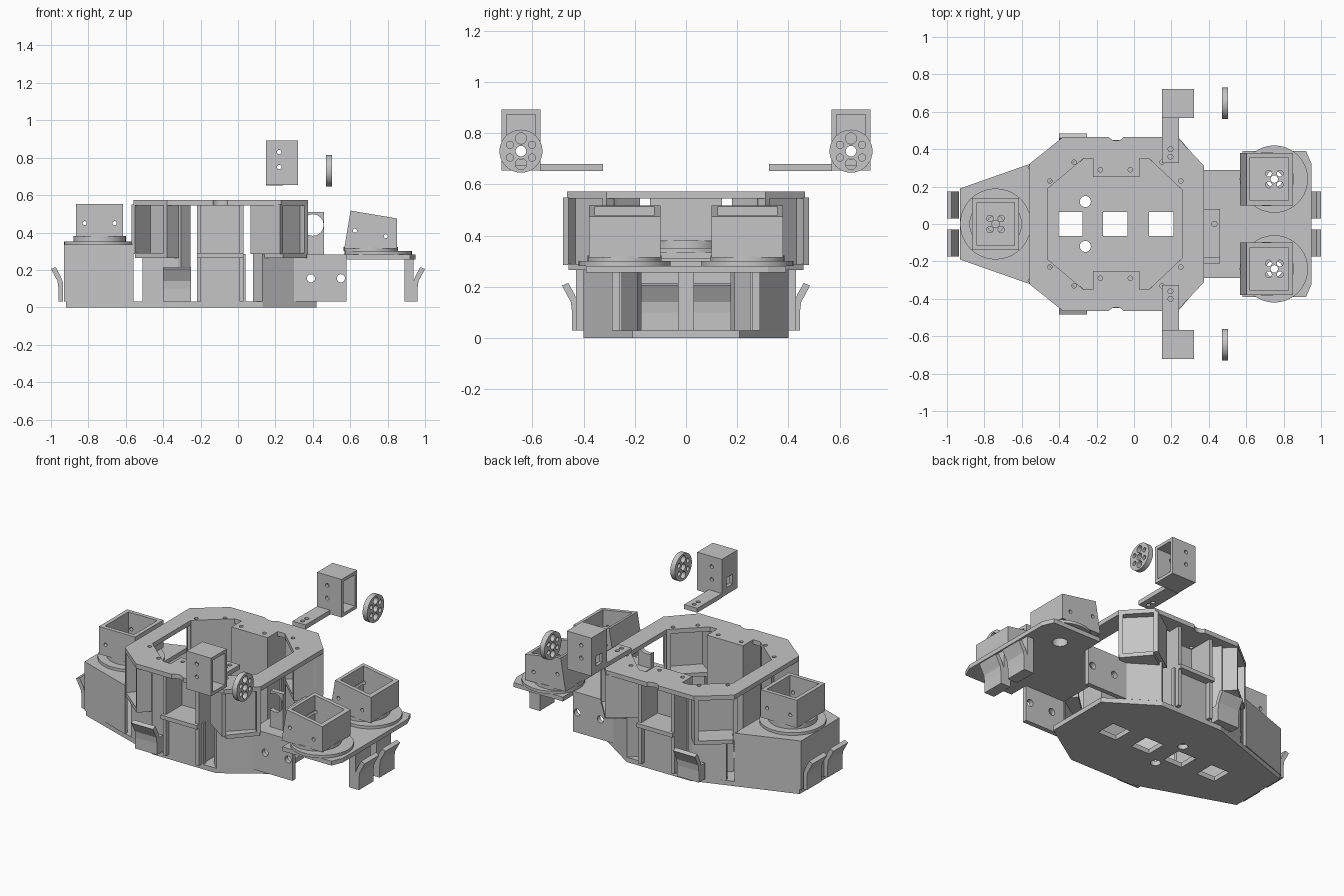
import bpy, bmesh, math
from mathutils import Vector

cube = bpy.data.objects.get("Cube")
if cube:
    bpy.data.objects.remove(cube, do_unlink=True)

grey = bpy.data.materials.new("plain grey")
grey.use_nodes = True
grey.diffuse_color = (0.56, 0.56, 0.56, 1)
grey.node_tree.nodes["Principled BSDF"].inputs["Base Color"].default_value = (0.56, 0.56, 0.56, 1)


def place(axis, a, b, c):
    return {"z": (a, b, c), "y": (a, c, b), "x": (c, a, b)}[axis]


def prism(name, pts, lo, hi, axis="z"):
    """Extrude a flat outline along an axis."""
    bm = bmesh.new()
    face = bm.faces.new([bm.verts.new(place(axis, a, b, lo)) for a, b in pts])
    new = bmesh.ops.extrude_face_region(bm, geom=[face])["geom"]
    move = Vector(place(axis, 0, 0, hi - lo))
    bmesh.ops.translate(bm, vec=move, verts=[v for v in new if isinstance(v, bmesh.types.BMVert)])
    bmesh.ops.recalc_face_normals(bm, faces=bm.faces)
    mesh = bpy.data.meshes.new(name)
    bm.to_mesh(mesh)
    bm.free()
    mesh.materials.append(grey)
    ob = bpy.data.objects.new(name, mesh)
    bpy.context.scene.collection.objects.link(ob)
    return ob


def box(name, x0, x1, y0, y1, z0, z1):
    return prism(name, [(x0, y0), (x1, y0), (x1, y1), (x0, y1)], z0, z1)


def disc(name, a, b, r, lo, hi, axis="z", n=40):
    ring = [(a + r * math.cos(math.tau * i / n), b + r * math.sin(math.tau * i / n)) for i in range(n)]
    ob = prism(name, ring, lo, hi, axis)
    k = "xyz".index(axis)
    for p in ob.data.polygons:
        p.use_smooth = len(p.vertices) == 4
    for e in ob.data.edges:
        va, vb = (ob.data.vertices[i].co for i in e.vertices)
        e.use_edge_sharp = abs(va[k] - vb[k]) < 1e-6
    return ob


def hole(a, b, r, lo, hi, axis="z"):
    return disc("cutter", a, b, r, lo, hi, axis, 16)


def cut(ob, cutters):
    """Subtract the cutters, then discard them."""
    for c in cutters:
        m = ob.modifiers.new("cut", "BOOLEAN")
        m.operation, m.solver, m.object = "DIFFERENCE", "EXACT", c
        c.hide_render = True
    bpy.context.view_layer.update()
    done = ob.evaluated_get(bpy.context.evaluated_depsgraph_get())
    mesh = bpy.data.meshes.new_from_object(done)
    ob.modifiers.clear()
    ob.data = mesh
    for c in cutters:
        bpy.data.objects.remove(c, do_unlink=True)
    return ob


def twin(ob):
    """Mirrored copy across the centre line."""
    bm = bmesh.new()
    bm.from_mesh(ob.data)
    for v in bm.verts:
        v.co.y = -v.co.y
    bmesh.ops.reverse_faces(bm, faces=bm.faces)
    mesh = ob.data.copy()
    bm.to_mesh(mesh)
    bm.free()
    copy = bpy.data.objects.new(ob.name + "_mirrored", mesh)
    bpy.context.scene.collection.objects.link(copy)


def both(half):
    """Complete a symmetric outline from its +y half."""
    return half + [(x, -y) for x, y in reversed(half)]


def wall(name, p, q, z0, z1, t=0.025):
    """Pair of mirrored upright panels, thickened to the right of the run."""
    p, q = Vector(p), Vector(q)
    d = (q - p).normalized()
    n = Vector((d.y, -d.x)) * t
    twin(prism(name, [p, q, q + n, p + n], z0, z1))
    prism(name, [p, q, q + n, p + n], z0, z1)


# Base plate with square and round openings
base = prism("base_plate", both([(-0.92, 0.19), (-0.31, 0.4), (0.13, 0.4), (0.42, 0.21)]), 0, 0.03)
holes = [box("cutter", x - 0.065, x + 0.065, -0.065, 0.065, -1, 1) for x in (-0.585, -0.34, -0.1, 0.145)]
cut(base, holes + [hole(-0.26, s * 0.12, 0.03, -1, 1) for s in (-1, 1)])

# Outer faces of the lower columns
for p, q in (((-0.51, 0.33), (-0.32, 0.398)), ((-0.22, 0.4), (0.04, 0.4)), ((0.13, 0.4), (0.3, 0.29))):
    wall("lower_face", p, q, 0.03, 0.285)

# Back and side panels of the columns
for p, q in (((-0.22, 0.25), (0.03, 0.25)), ((-0.22, 0.43), (-0.22, 0.25)), ((0.03, 0.25), (0.03, 0.43)),
             ((-0.46, 0.19), (-0.27, 0.35)), ((-0.32, 0.398), (-0.27, 0.35))):
    wall("column_panel", p, q, 0.03, 0.55, -0.022)
wall("lower_side", (0.13, 0.4), (0.08, 0.35), 0.03, 0.285, -0.022)

# Pocket floors between hull levels
for pts in ([(-0.22, 0.25), (0.03, 0.25), (0.03, 0.45), (-0.22, 0.45)],
            [(-0.46, 0.2), (-0.27, 0.35), (-0.38, 0.46), (-0.55, 0.32)],
            [(0.08, 0.35), (0.26, 0.18), (0.37, 0.31), (0.24, 0.46)]):
    twin(prism("pocket_floor", pts, 0.265, 0.29))
    prism("pocket_floor", pts, 0.265, 0.29)

# Upper pocket sides and the front diagonal panels
for p, q in (((-0.55, 0.32), (-0.46, 0.2)), ((-0.38, 0.46), (-0.27, 0.35)), ((0.24, 0.46), (0.08, 0.35)),
             ((0.375, 0.31), (0.26, 0.18)), ((0.19, 0.44), (0.35, 0.28))):
    wall("upper_wall", p, q, 0.285, 0.55)

# Top ring with recesses and screw holes
ring = prism("top_ring", both([(-0.56, 0.32), (-0.38, 0.465), (0.23, 0.465), (0.375, 0.31)]), 0.545, 0.573)
opening = both([(-0.46, 0.19), (-0.27, 0.35), (-0.22, 0.35), (-0.22, 0.25), (0.03, 0.25),
                (0.03, 0.35), (0.08, 0.35), (0.26, 0.18)])
screws = [(-0.45, 0.23), (-0.32, 0.33), (-0.18, 0.29), (-0.02, 0.29), (0.25, 0.23), (0.15, 0.33)]
cutters = [prism("cutter", opening, 0.4, 0.7)]
for s in (-1, 1):
    cutters += [hole(x, s * y, 0.012, 0.4, 0.7) for x, y in screws]
    cutters.append(hole(-0.095, s * 0.495, 0.05, 0.4, 0.7))
cut(ring, cutters)

# Hollow rear housing with tapered sides
housing = prism("rear_housing", both([(-0.93, 0.19), (-0.56, 0.32)]), 0.03, 0.335)
hollow = prism("cutter", both([(-0.905, 0.172), (-0.5, 0.314)]), 0, 0.31)
cut(housing, [hollow, hole(-0.74, 0, 0.045, 0.2, 0.5)])

# Front deck and its side plates
deck = prism("front_deck", both([(0.3, 0.29), (0.58, 0.29), (0.58, 0.39), (0.92, 0.39), (0.95, 0.32)]), 0.255, 0.282)
cut(deck, [hole(0.75, s * 0.24, 0.045, 0.2, 0.5) for s in (-1, 1)])
plate = box("deck_side_plate", 0.3, 0.58, 0.26, 0.29, 0.03, 0.275)
cut(plate, [hole(x, 0.155, 0.022, 0.1, 0.5, "y") for x in (0.39, 0.55)])
twin(plate)

# Cable bracket beside the deck
bracket = box("cable_bracket", 0.37, 0.46, -0.21, -0.18, 0.28, 0.51)
cut(bracket, [hole(0.4, 0.44, 0.058, -0.5, 0.5, "y")])
foot = box("bracket_foot", 0.37, 0.46, -0.18, 0.08, 0.28, 0.3)
cut(foot, [hole(0.43, 0, 0.014, 0.2, 0.5)])


def mount_holes(x, y):
    spots = [(x + i * 0.03, y + j * 0.03) for i in (-1, 1) for j in (-1, 1)]
    return [hole(a, b, 0.017, 0.3, 0.7) for a, b in spots] + [hole(x, y, 0.02, 0.3, 0.7)]


# Rear turret
for name, r, z0, z1 in (("rear_turntable", 0.19, 0.335, 0.352), ("rear_swivel", 0.14, 0.352, 0.382)):
    cut(disc(name, -0.74, 0, r, z0, z1), [hole(-0.74, 0, 0.045, 0.2, 0.5)])
turret = box("rear_turret", -0.865, -0.615, -0.14, 0.14, 0.38, 0.553)
cut(turret, [box("cutter", -0.84, -0.64, -0.115, 0.115, 0.4, 0.7)] + mount_holes(-0.74, 0)
    + [hole(x, 0.45, 0.011, -0.5, 0.5, "y") for x in (-0.82, -0.66)])

# Front turrets with a sloping rim
for name, x, r, z0, z1 in (("front_turntable", 0.75, 0.18, 0.282, 0.3), ("front_swivel", 0.71, 0.145, 0.3, 0.322)):
    twin(cut(disc(name, x, 0.24, r, z0, z1), [hole(0.75, 0.24, 0.045, 0.2, 0.5)]))
turret = prism("front_turret", [(0.568, 0.315), (0.602, 0.517), (0.85, 0.475), (0.85, 0.315)], 0.1, 0.38, "y")
cavity = prism("cutter", [(0.62, 0.345), (0.62, 0.7), (0.825, 0.7), (0.825, 0.345)], 0.125, 0.355, "y")
cut(turret, [cavity] + mount_holes(0.75, 0.24)
    + [hole(x, z, 0.011, 0.0, 0.5, "y") for x, z in ((0.625, 0.41), (0.79, 0.38))])
twin(turret)

# Spring clips around the hull
spring = [(0, 0.03), (0.025, 0.03), (0.025, 0.1), (0.03, 0.14), (0.065, 0.205), (0.04, 0.215), (0.015, 0.17), (0, 0.13)]
side_clip = prism("side_clip", [(0.42 + d, z) for d, z in spring], -0.4, -0.25, "x")
root = box("clip_root", -0.4, -0.25, 0.385, 0.42, 0.03, 0.13)
post = box("front_clip_post", 0.89, 0.937, 0.03, 0.175, 0.03, 0.257)
for ob in (side_clip, root, post):
    twin(ob)
for side, name in ((-1, "rear_clip"), (1, "front_clip")):
    twin(prism(name, [(side * (0.935 + d), z) for d, z in spring], 0.03, 0.175, "y"))
    prism(name, [(side * (0.935 + d), z) for d, z in spring], 0.03, 0.175, "y")

# Raised side arms: hollow motor box, mounting tab and wheel
motor = box("motor_box", 0.15, 0.32, 0.568, 0.722, 0.655, 0.893)
cut(motor, [box("cutter", 0.17, 0.5, 0.588, 0.702, 0.675, 0.873),
            box("cutter", 0.1, 0.2, 0.615, 0.675, 0.7, 0.76)]
    + [hole(0.22, z, 0.012, 0.4, 0.9, "y") for z in (0.75, 0.83)])
tab = box("arm_tab", 0.15, 0.24, 0.325, 0.57, 0.652, 0.68)
cut(tab, [hole(0.195, y, 0.013, 0.5, 0.9) for y in (0.36, 0.4)])
wheel = disc("wheel", 0.645, 0.73, 0.084, 0.47, 0.502, "x")
cutters = [hole(0.645, 0.73, 0.021, 0.3, 0.7, "x")]
for i in range(6):
    a = math.tau * (i + 0.5) / 6
    r = 0.022 if i in (1, 4) else 0.014
    cutters.append(hole(0.645 + 0.05 * math.cos(a), 0.73 + 0.05 * math.sin(a), r, 0.3, 0.7, "x"))
cut(wheel, cutters)
for ob in (motor, tab, wheel):
    twin(ob)
